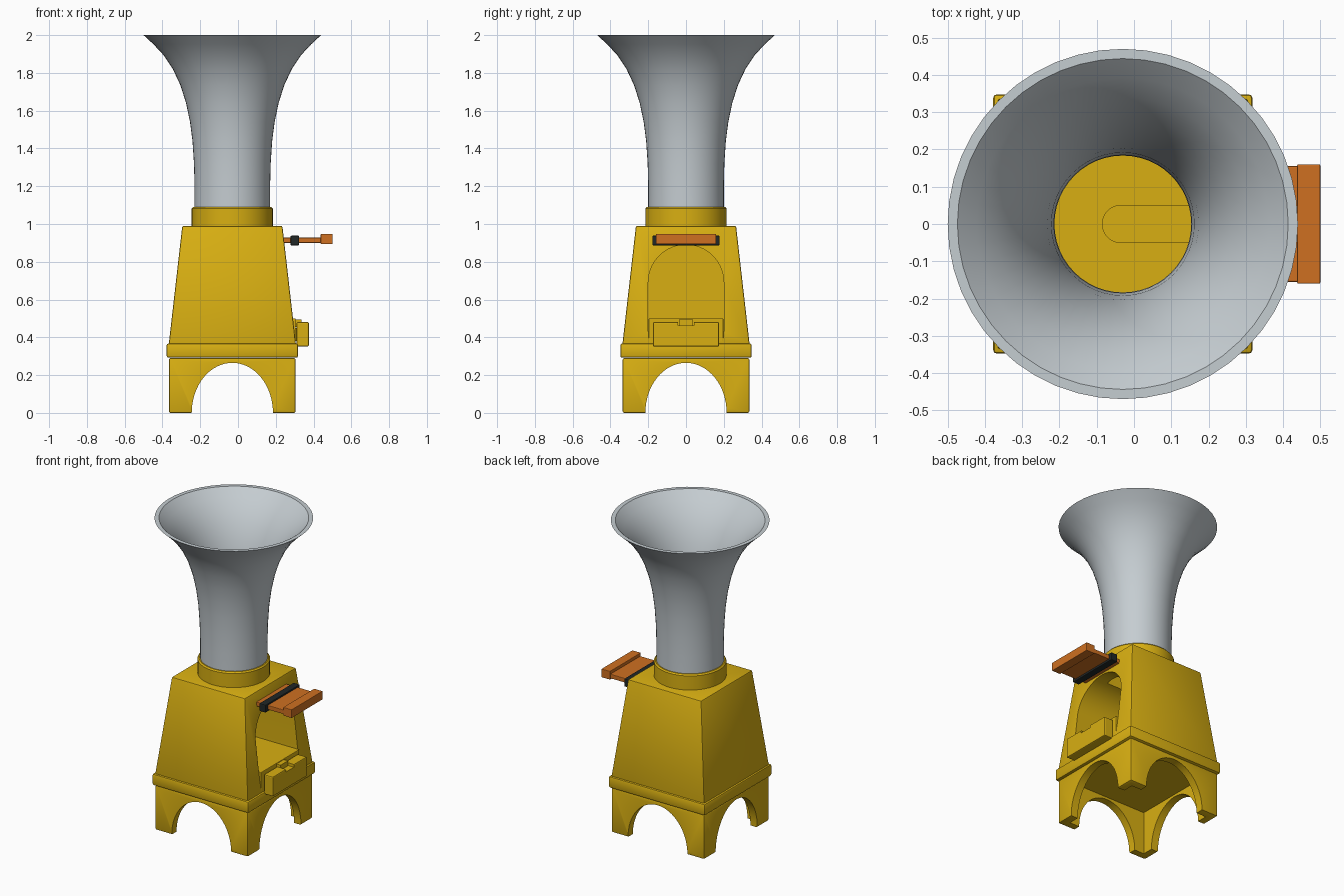
import bpy, bmesh, math
from mathutils import Vector

cube = bpy.data.objects.get("Cube")
if cube:
    bpy.data.objects.remove(cube, do_unlink=True)

CX = -0.03  # axis of the oven body


def material(name, rgb):
    m = bpy.data.materials.new(name)
    m.use_nodes = True
    m.diffuse_color = (*rgb, 1)
    bsdf = next(n for n in m.node_tree.nodes if n.type == 'BSDF_PRINCIPLED')
    bsdf.inputs["Base Color"].default_value = (*rgb, 1)
    return m


GOLD = material("golden yellow", (0.69, 0.43, 0.006))
STEEL = material("pale grey metal", (0.56, 0.61, 0.64))
ORANGE = material("burnt orange", (0.62, 0.16, 0.015))
BLACK = material("black", (0.015, 0.02, 0.02))


def finish(name, bm, mat):
    bmesh.ops.recalc_face_normals(bm, faces=bm.faces)
    me = bpy.data.meshes.new(name)
    bm.to_mesh(me)
    bm.free()
    me.materials.append(mat)
    ob = bpy.data.objects.new(name, me)
    bpy.context.collection.objects.link(ob)
    return ob


def activate(ob):
    bpy.ops.object.select_all(action='DESELECT')
    ob.select_set(True)
    bpy.context.view_layer.objects.active = ob


def smooth(ob):
    activate(ob)
    bpy.ops.object.shade_smooth_by_angle(angle=math.radians(35))


def bevel(bm, width):
    bmesh.ops.bevel(bm, geom=bm.edges[:], offset=width, segments=2,
                    profile=0.5, affect='EDGES')


def box(name, x, y, z, mat, width=0.0, taper=1.0):
    """Box from ranges; taper scales the top about the body axis."""
    bm = bmesh.new()
    bmesh.ops.create_cube(bm, size=1)
    for v in bm.verts:
        p = [r[0] if c < 0 else r[1] for c, r in zip(v.co, (x, y, z))]
        if v.co.z > 0:
            p[0] = CX + (p[0] - CX) * taper
            p[1] *= taper
        v.co = p
    if width:
        bevel(bm, width)
    return finish(name, bm, mat)


def square(name, half, z, mat, width=0.0, taper=1.0):
    return box(name, (CX - half, CX + half), (-half, half), z, mat, width, taper)


def prism(name, points, direction, mat):
    """Extrude a closed outline along a vector."""
    bm = bmesh.new()
    face = bm.faces.new([bm.verts.new(p) for p in points])
    new = bmesh.ops.extrude_face_region(bm, geom=[face])["geom"]
    bmesh.ops.translate(bm, vec=Vector(direction),
                        verts=[g for g in new if isinstance(g, bmesh.types.BMVert)])
    return finish(name, bm, mat)


def lathe(name, profile, mat, steps=48):
    """Revolve (radius, height) points about the body axis."""
    bm = bmesh.new()
    vs = [bm.verts.new((CX + r, 0, z)) for r, z in profile]
    es = [bm.edges.new(pair) for pair in zip(vs, vs[1:])]
    bmesh.ops.spin(bm, geom=vs + es, cent=(CX, 0, 0), axis=(0, 0, 1),
                   angle=2 * math.pi, steps=steps, use_merge=True)
    bmesh.ops.remove_doubles(bm, verts=bm.verts, dist=0.0002)
    ob = finish(name, bm, mat)
    smooth(ob)
    return ob


def cut(ob, cutter):
    mod = ob.modifiers.new("cut", 'BOOLEAN')
    mod.operation, mod.solver, mod.object = 'DIFFERENCE', 'EXACT', cutter
    activate(ob)
    bpy.ops.object.modifier_apply(modifier=mod.name)
    bpy.data.objects.remove(cutter, do_unlink=True)


def arc(ru, rv, n=32):
    return [(ru * math.cos(math.pi * i / n), rv * math.sin(math.pi * i / n))
            for i in range(n + 1)]


# Hollow base standing on four corner legs between arches
base = square("base_legs", 0.335, (0, 0.29), GOLD, 0.008)
cut(base, square("cutter", 0.285, (-0.1, 0.28), GOLD))
outline = [(0.215, -0.1)] + arc(0.215, 0.265) + [(-0.215, -0.1)]
cut(base, prism("cutter", [(CX + u, -1, v) for u, v in outline], (0, 2, 0), GOLD))
cut(base, prism("cutter", [(-1, u, v) for u, v in outline], (2, 0, 0), GOLD))
smooth(base)

# Flange between base and body
smooth(square("base_flange", 0.348, (0.292, 0.367), GOLD, 0.01))

# Tapered oven body with an arched fire chamber open on one side
body = square("oven_body", 0.337, (0.36, 0.99), GOLD, 0.008, 0.265 / 0.337)
arch = [(0.2, 0.43)] + [(u, 0.69 + v) for u, v in arc(0.2, 0.2)] + [(-0.2, 0.43)]
cut(body, prism("cutter", [(-0.09, u, v) for u, v in arch], (1, 0, 0), GOLD))

# Collar holding the horn, with a flue slot down into the chamber
collar = lathe("horn_collar", [(0, 0.985), (0.215, 0.985), (0.215, 1.082),
                               (0.207, 1.09), (0, 1.09)], GOLD)
slot = [(-0.035 - v, u, 0.78) for u, v in arc(0.05, 0.05, 16)]
slot += [(0.165, -0.05, 0.78), (0.165, 0.05, 0.78)]
for part in (body, collar):
    cut(part, prism("cutter", slot, (0, 0, 0.5), GOLD))
    smooth(part)

# Flared horn with a thin wall
outer = [(0.2, 1.085), (0.2, 1.2), (0.203, 1.32), (0.211, 1.44), (0.224, 1.54),
         (0.245, 1.64), (0.275, 1.735), (0.315, 1.82), (0.365, 1.895),
         (0.418, 1.952), (0.47, 2.0)]
inner = [(r - 0.015 - 0.011 * (z - 1.085) / 0.915, z) for r, z in outer]
lathe("flared_horn", outer + inner[::-1] + outer[:1], STEEL)

# Chamber floor sill and the ash drawer hanging in front of it
box("chamber_sill", (-0.095, 0.305), (-0.198, 0.198), (0.37, 0.5), GOLD, 0.004)
drawer = box("ash_drawer", (0.31, 0.375), (-0.175, 0.175), (0.352, 0.48), GOLD, 0.006)
cut(drawer, box("cutter", (0.3, 0.4), (-0.042, 0.042), (0.462, 0.6), GOLD))
box("drawer_tongue", (0.29, 0.335), (-0.038, 0.038), (0.455, 0.495), GOLD)
box("drawer_runner", (0.29, 0.32), (-0.14, 0.14), (0.38, 0.45), GOLD)

# Open hatch lid with a thick handle end and a black strap
box("hatch_lid", (0.235, 0.45), (-0.155, 0.155), (0.9, 0.928), ORANGE, 0.003)
box("hatch_handle", (0.438, 0.5), (-0.16, 0.16), (0.893, 0.948), ORANGE, 0.003)
box("hatch_strap", (0.278, 0.324), (-0.178, 0.178), (0.887, 0.938), BLACK, 0.005)
